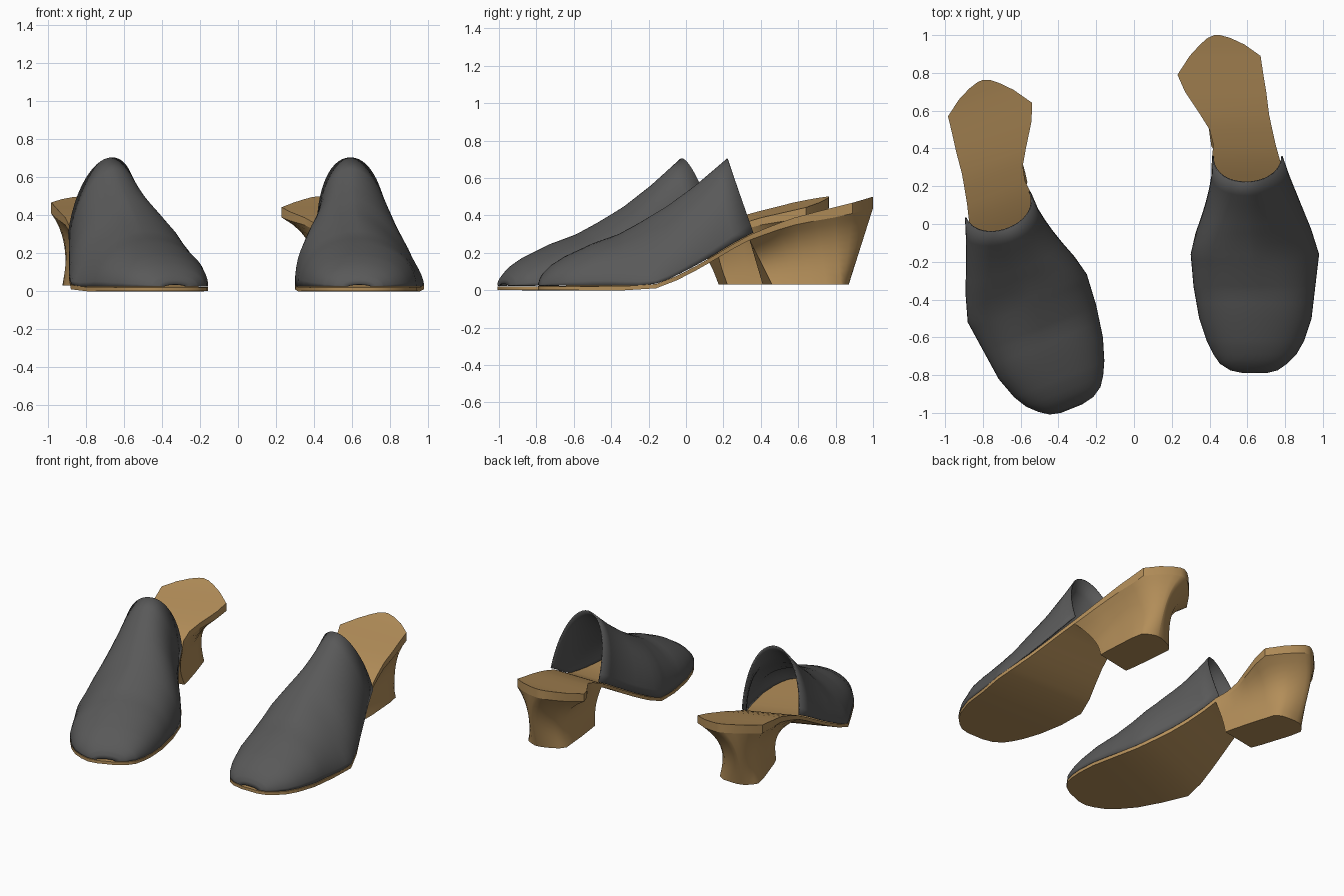
import bpy, bmesh, math

if "Cube" in bpy.data.objects:
    bpy.data.objects.remove(bpy.data.objects["Cube"])

# Outline rows of one shoe, toe to heel: y, inner x, outer x
OUTLINE = [(-.79, .58, .70), (-.775, .51, .76), (-.74, .455, .81), (-.69, .42, .86),
           (-.62, .385, .90), (-.5, .345, .94), (-.33, .315, .96), (-.16, .30, .98),
           (-.05, .325, .945), (.05, .36, .90), (.15, .39, .855), (.25, .41, .81),
           (.34, .412, .772), (.42, .42, .75), (.5, .40, .732), (.58, .35, .715),
           (.7, .27, .70), (.79, .23, .685), (.89, .295, .67), (.95, .35, .585),
           (.985, .39, .51), (1.0, .425, .455)]
# Height of the footbed, its thickness, and the ridge of the upper, along y
FOOTBED = [(-.79, .02), (-.24, .022), (-.16, .033), (-.1, .052), (0, .10), (.1, .155), (.2, .215),
           (.3, .275), (.36, .305), (.5, .36), (.6, .395), (.8, .445), (.9, .47), (1, .5)]
THICK = [(-.79, .02), (.3, .025), (.6, .04), (.8, .055), (1, .06)]
RIDGE = [(-.79, .035), (-.783, .06), (-.77, .085), (-.72, .135), (-.65, .18), (-.5, .25), (-.36, .30),
         (-.25, .36), (-.1, .45), (.05, .56), (.15, .645), (.22, .705)]
RIDGE_X = [(-.79, .64), (-.36, .64), (-.1, .61), (.22, .595)]
# Heel tip, same point order as the seat edge: inner front, round the back, outer front
HEEL_TIP = [(.41, .41), (.402, .46), (.395, .52), (.385, .60), (.377, .70), (.37, .78), (.40, .82),
            (.46, .85), (.50, .865), (.53, .87), (.55, .87), (.58, .86), (.61, .845), (.63, .83),
            (.645, .75), (.65, .68), (.655, .60), (.66, .53), (.66, .46)]


def lerp(table, y):
    if y <= table[0][0]:
        return table[0][1]
    for (y0, v0), (y1, v1) in zip(table, table[1:]):
        if y <= y1:
            return v0 + (v1 - v0) * (y - y0) / (y1 - y0)
    return table[-1][1]


INNER = [(r[0], r[1]) for r in OUTLINE]
OUTER = [(r[0], r[2]) for r in OUTLINE]


def material(name, color):
    m = bpy.data.materials.new(name)
    m.diffuse_color = color
    m.use_nodes = True
    m.node_tree.nodes["Principled BSDF"].inputs["Base Color"].default_value = m.diffuse_color
    return m


TAN = material("tan_wood", (.45, .27, .10, 1))
DARK = material("dark_leather", (.10, .10, .10, 1))
TURN = math.radians(21.9)


def place(p, side):
    """Right shoe stays put; the left one is mirrored and turned."""
    x, y, z = p
    if side == "right":
        return p
    c, s = math.cos(TURN), math.sin(TURN)
    return (-x * c - y * s - .031, -x * s + y * c - .006, z)


def loft(name, rings, side, mat, closed=True, caps=(True, True), angle=40):
    bm = bmesh.new()
    vs = [[bm.verts.new(place(p, side)) for p in r] for r in rings]
    n = len(rings[0])
    for a, b in zip(vs, vs[1:]):
        for i in range(n if closed else n - 1):
            j = (i + 1) % n
            bm.faces.new((a[i], a[j], b[j], b[i]))
    for use, ring in zip(caps, (vs[0], vs[-1])):
        if use:
            bm.faces.new(ring)
    bmesh.ops.recalc_face_normals(bm, faces=bm.faces)
    me = bpy.data.meshes.new(name)
    bm.to_mesh(me)
    bm.free()
    ob = bpy.data.objects.new(name, me)
    bpy.context.collection.objects.link(ob)
    me.materials.append(mat)
    bpy.ops.object.select_all(action='DESELECT')
    ob.select_set(True)
    bpy.context.view_layer.objects.active = ob
    bpy.ops.object.shade_smooth_by_angle(angle=math.radians(angle))
    return ob


def sole_rings():
    rings = []
    for y, xl, xr in OUTLINE:
        zt = lerp(FOOTBED, y)
        zb = zt - lerp(THICK, y)
        rings.append([(xl, y, zt), (xr, y, zt), (xr, y, zb), (xl, y, zb)])
    return rings


def heel_rings():
    rows = [r for r in OUTLINE if r[0] >= .34]
    edge = [(r[1], r[0]) for r in rows] + [(r[2], r[0]) for r in reversed(rows)]
    # skip the last closely spaced outer points so both loops have equal counts
    edge = edge[:len(rows)] + edge[len(rows):]
    loop = [HEEL_TIP[round(i * (len(HEEL_TIP) - 1) / (len(edge) - 1))] for i in range(len(edge))]
    rings = []
    for k in range(11):
        t = k / 10
        flare = t ** 3.5                          # narrow waist, sudden flare to the seat
        squeeze = 1 - .16 * math.sin(math.pi * t)
        ring = []
        for (x0, y0), (x1, y1) in zip(loop, edge):
            z1 = lerp(FOOTBED, y1) - lerp(THICK, y1)
            x = x0 + (x1 - x0) * flare
            ring.append((.53 + (x - .53) * squeeze, y0 + (y1 - y0) * t, .03 + (z1 - .03) * t))
        rings.append(ring)
    return rings


def upper_rings(steps=28):
    ys = sorted({r[0] for r in OUTLINE if r[0] < .2} | {p[0] for p in RIDGE} | {-.42, -.2, 0, .1})
    rings = []
    for y in ys:
        back = max(0, (y + .1) / .32)             # sections lean back towards the opening
        yb = y + .14 * back
        xl = lerp(INNER, yb)
        xr = lerp(OUTER, yb) + .02 * back
        zb = lerp(FOOTBED, yb) + .004
        xc, zc = lerp(RIDGE_X, y), lerp(RIDGE, y)
        n_out = lerp([(-.79, .95), (-.45, 1.0), (-.16, 1.4), (.05, 1.2), (.22, 1.0)], y)
        ring = []
        for i in range(steps + 1):
            a = math.pi * i / steps
            c, s = math.cos(a), max(0, math.sin(a))
            n = .92 if c > 0 else n_out
            w, h = abs(c) ** n, s ** n
            x = xc + ((xl if c > 0 else xr) - xc) * w
            ring.append((x, y + (yb - y) * (1 - h), zb + (zc - zb) * h))
        rings.append(ring)
    return rings


for side in ("right", "left"):
    # footbed and sole in one thin slab
    loft(side + "_sole", sole_rings(), side, TAN)
    # sculpted block heel under the seat
    loft(side + "_heel", heel_rings(), side, TAN, caps=(True, False))
    # leather upper, open at the back
    upper = loft(side + "_upper", upper_rings(), side, DARK, closed=False, caps=(False, False), angle=60)
    shell = upper.modifiers.new("thickness", 'SOLIDIFY')
    shell.thickness = .008
    shell.offset = -1
